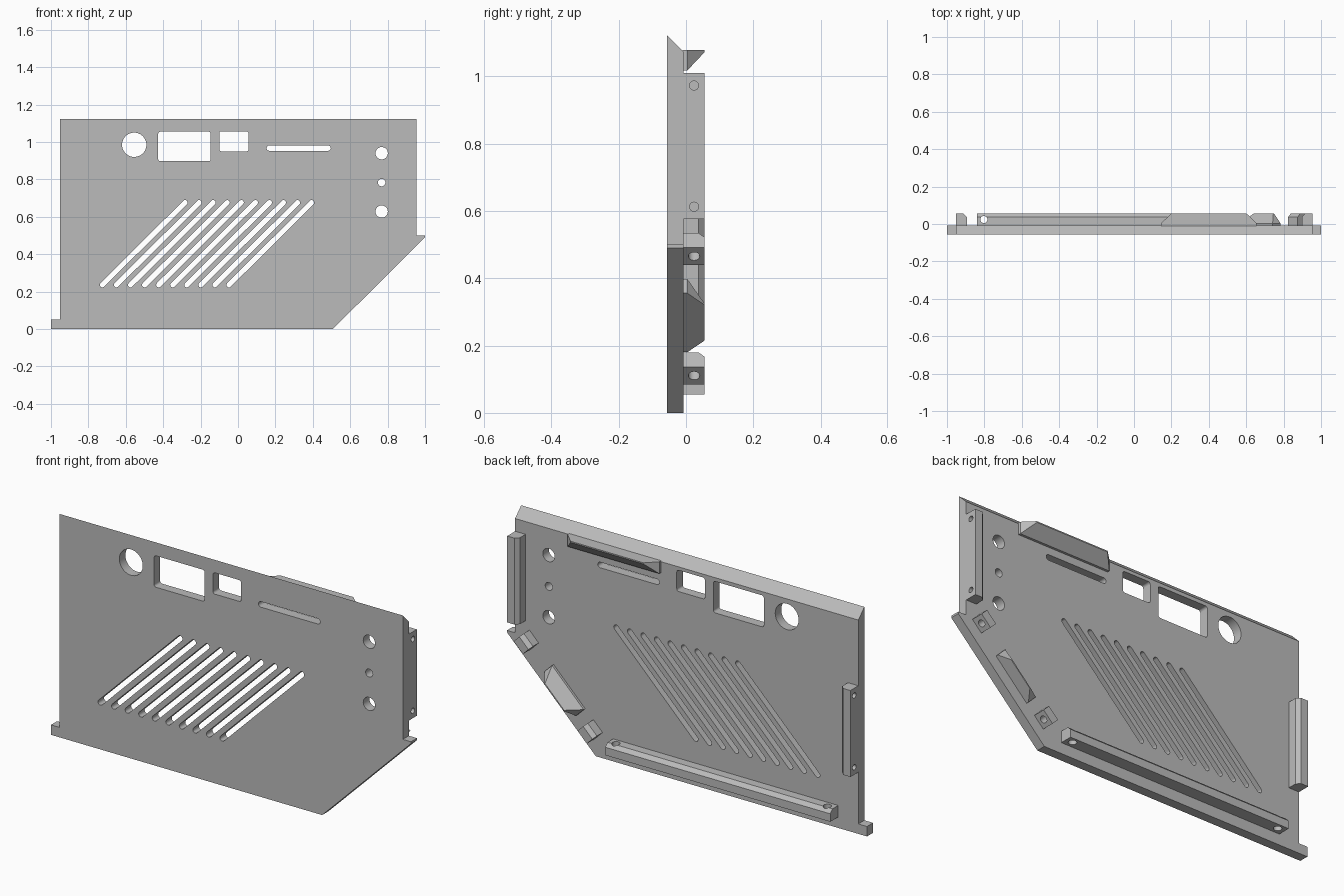
import bpy, bmesh, math
from mathutils import Vector

default = bpy.data.objects.get("Cube")
if default:
    bpy.data.objects.remove(default, do_unlink=True)

grey = bpy.data.materials.new("plain grey")
grey.use_nodes = True
COLOUR = (0.5, 0.5, 0.5, 1)
grey.diffuse_color = COLOUR
grey.node_tree.nodes["Principled BSDF"].inputs["Base Color"].default_value = COLOUR

X, Y, Z = Vector((1, 0, 0)), Vector((0, 1, 0)), Vector((0, 0, 1))
FRONT, INNER, BACK = -0.056, -0.008, 0.055   # plate front, plate back, tip of the fittings


def finish(name, bm):
    bmesh.ops.recalc_face_normals(bm, faces=bm.faces)
    mesh = bpy.data.meshes.new(name)
    bm.to_mesh(mesh)
    bm.free()
    mesh.materials.append(grey)
    obj = bpy.data.objects.new(name, mesh)
    bpy.context.collection.objects.link(obj)
    return obj


def loft(bm, rings):
    """Join rings of points into a closed solid."""
    rows = [[bm.verts.new(p) for p in ring] for ring in rings]
    n = len(rows[0])
    for a, b in zip(rows, rows[1:]):
        for i in range(n):
            j = (i + 1) % n
            bm.faces.new((a[i], a[j], b[j], b[i]))
    bm.faces.new(rows[0][::-1])
    bm.faces.new(rows[-1])


def prism(bm, outline, start, end, u, v, w, origin=Vector()):
    """Extrude a 2D outline, drawn along u and v, from start to end along w."""
    loft(bm, [[origin + u * a + v * b + w * d for a, b in outline] for d in (start, end)])


def rounded(centres, r, steps=32):
    """Counter-clockwise outline swept by a circle round the given centres."""
    n, pts = len(centres), []
    for i, (cx, cy) in enumerate(centres):
        if n == 1:
            angles = [math.tau * k / steps for k in range(steps)]
        else:
            (px, py), (qx, qy) = centres[i - 1], centres[(i + 1) % n]
            a0 = math.atan2(cy - py, cx - px) - math.pi / 2
            a1 = math.atan2(qy - cy, qx - cx) - math.pi / 2
            turn = (a1 - a0) % math.tau
            angles = [a0 + turn * k / 8 for k in range(9)]
        pts += [(cx + r * math.cos(a), cy + r * math.sin(a)) for a in angles]
    return pts


def cut(obj, bm):
    """Subtract the given solids from the object, then drop the cutter."""
    cutter = finish("cutter", bm)
    cutter.hide_render = True
    mod = obj.modifiers.new("holes", 'BOOLEAN')
    mod.operation, mod.solver, mod.object = 'DIFFERENCE', 'EXACT', cutter
    for o in bpy.context.selected_objects:
        o.select_set(False)
    bpy.context.view_layer.objects.active = obj
    obj.select_set(True)
    bpy.ops.object.modifier_apply(modifier=mod.name)
    bpy.data.objects.remove(cutter, do_unlink=True)
    bpy.ops.object.shade_smooth_by_angle(angle=math.radians(30))


# Main plate, with its top edge sloping down towards the back
bm = bmesh.new()
outline = [(-1, 0), (0.507, 0), (1, 0.49), (1, 0.5), (0.955, 0.5),
           (0.955, 1.122), (-0.952, 1.122), (-0.952, 0.05), (-1, 0.05)]
prism(bm, outline, FRONT, INNER, X, Z, Y)
for vert in bm.verts:
    if vert.co.z > 1.1 and vert.co.y > -0.02:
        vert.co.z -= INNER - FRONT
plate = finish("panel_plate", bm)


# Openings in the plate
def box_corners(x0, x1, z0, z1, r):
    return [(x0 + r, z0 + r), (x1 - r, z0 + r), (x1 - r, z1 - r), (x0 + r, z1 - r)]


openings = [rounded([(-0.555, 0.985)], 0.065, 48),
            rounded(box_corners(-0.427, -0.146, 0.897, 1.055, 0.012), 0.012),
            rounded(box_corners(-0.1, 0.057, 0.95, 1.057, 0.012), 0.012),
            rounded([(0.167, 0.967), (0.482, 0.967)], 0.014)]
openings += [rounded([(0.768, z)], r) for z, r in ((0.94, 0.033), (0.783, 0.02), (0.628, 0.033))]
for i in range(10):
    x = -0.725 + 0.0752 * i
    openings.append(rounded([(x, 0.236), (x + 0.442, 0.676)], 0.0135))
bm = bmesh.new()
for shape in openings:
    prism(bm, shape, FRONT - 0.05, INNER + 0.05, X, Z, Y)
cut(plate, bm)


# Mounting rails: outer face runs from start to end, inner back edge chamfered
def rail(name, start, end, inward, holes, radius, hole_depth, width=0.058):
    start, end = Vector(start), Vector(end)
    t, n = (end - start).normalized(), Vector(inward).normalized()
    length = (end - start).length
    c = 0.018
    section = [(0, INNER - 0.002), (width, INNER - 0.002), (width, BACK - c),
               (width - c, BACK), (0, BACK)]
    bm = bmesh.new()
    prism(bm, section, 0, length, n, Y, t, start)
    obj = finish(name, bm)
    bm = bmesh.new()
    for at in holes:
        prism(bm, rounded([(at * length, 0.024)], radius, 24), -0.02, hole_depth, t, Y, n, start)
    cut(obj, bm)


rail("left_side_rail", (0.955, 0, 0.576), (0.955, 0, 1.01), -X, (0.085, 0.915), 0.0135, 0.04)
rail("right_side_rail", (-0.952, 0, 0.31), (-0.952, 0, 0.744), X, (0.085, 0.915), 0.0135, 0.04)
rail("bottom_rail", (-0.84, 0, 0.055), (0.41, 0, 0.055), Z, (0.03, 0.97), 0.019, 0.1)

# Fittings along the slanted edge
SLANT_IN = Vector((-1, 0, 1))
OFFSET = 0.428
for name, z in (("lower_slant_block", 0.085), ("upper_slant_block", 0.44)):
    rail(name, (z + OFFSET, 0, z), (z + 0.051 + OFFSET, 0, z + 0.051), SLANT_IN,
         (0.5,), 0.017, 0.04, 0.062)


# Wedge clips: flat outer face, narrowing to a thin lip at the back
def clip(name, centre, along, inward, base, tip):
    centre, t, n = Vector(centre), Vector(along).normalized(), Vector(inward).normalized()
    rings = []
    for y, length, depth in ((INNER - 0.002, base, 0.06), (0.004, base, 0.06), (BACK, tip, 0.006)):
        h = length / 2
        rings.append([centre + t * a + n * b + Y * y
                      for a, b in ((-h, 0), (h, 0), (h, depth), (-h, depth))])
    bm = bmesh.new()
    loft(bm, rings)
    finish(name, bm)


clip("top_clip", (0.4, 0, 1.078), X, -Z, 0.51, 0.405)
clip("slant_clip", (0.268 + OFFSET, 0, 0.268), (1, 0, 1), SLANT_IN, 0.248, 0.15)
